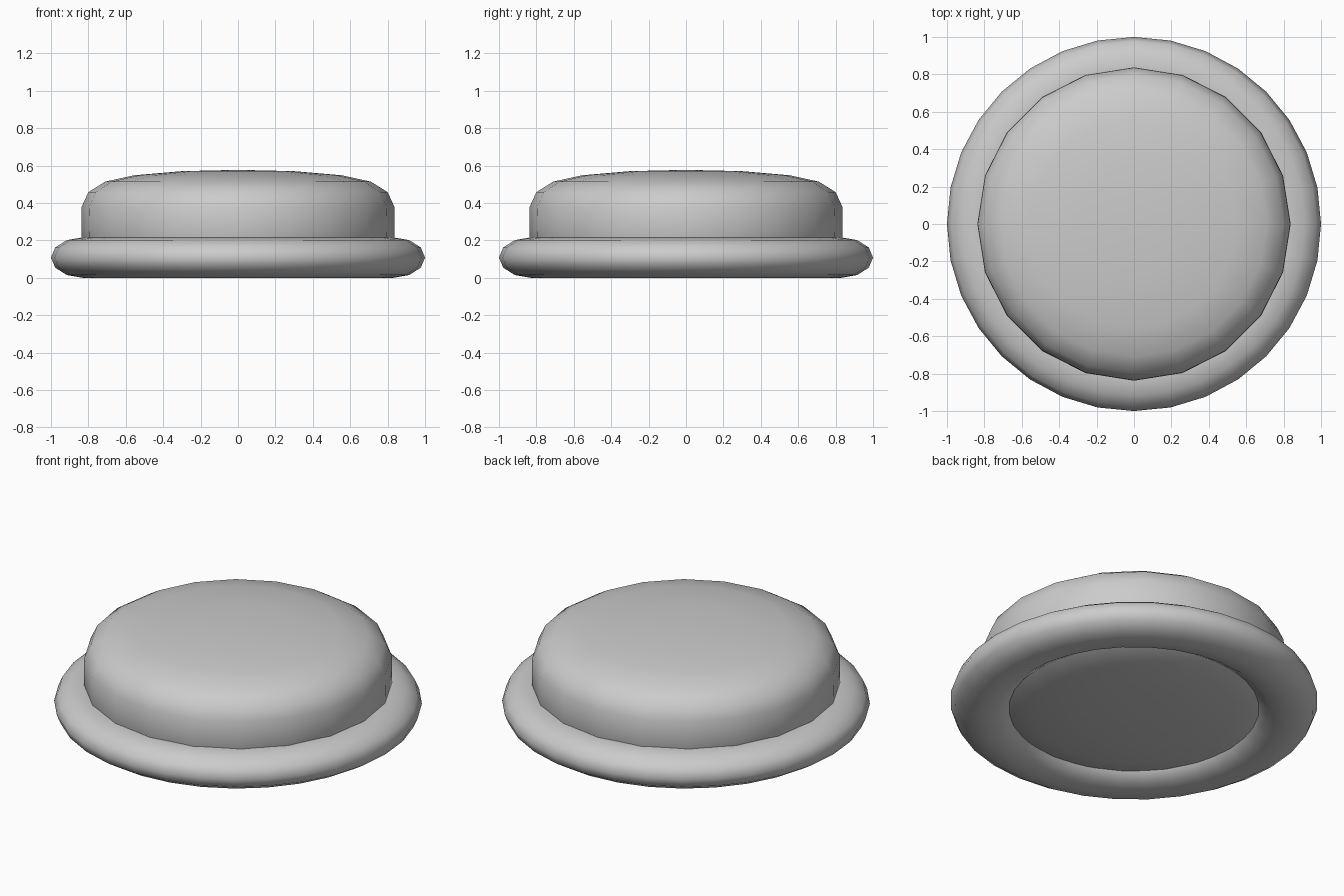
import bpy, bmesh, math

if "Cube" in bpy.data.objects:
    bpy.data.objects.remove(bpy.data.objects["Cube"])


def lathe(name, profile, sides, closed):
    """Spin a list of (radius, z) points around z."""
    bm = bmesh.new()
    rings = []
    for r, z in profile:
        if r == 0:
            rings.append([bm.verts.new((0, 0, z))] * sides)
        else:
            rings.append([bm.verts.new((r * math.cos(a), r * math.sin(a), z))
                          for a in (2 * math.pi * i / sides for i in range(sides))])
    pairs = list(zip(rings, rings[1:]))
    if closed:
        pairs.append((rings[-1], rings[0]))
    for low, high in pairs:
        for i in range(sides):
            j = (i + 1) % sides
            corners = dict.fromkeys((low[i], low[j], high[j], high[i]))
            bm.faces.new(list(corners))
    bmesh.ops.recalc_face_normals(bm, faces=bm.faces)
    mesh = bpy.data.meshes.new(name)
    bm.to_mesh(mesh)
    bm.free()
    obj = bpy.data.objects.new(name, mesh)
    bpy.context.collection.objects.link(obj)
    bpy.ops.object.select_all(action='DESELECT')
    obj.select_set(True)
    bpy.context.view_layer.objects.active = obj
    bpy.ops.object.shade_smooth_by_angle(angle=math.radians(60))
    return obj


# Flattened rounded ring around the base
ring = [(0.83 + 0.17 * math.cos(math.radians(a)),
         0.108 + 0.108 * math.sin(math.radians(a))) for a in range(0, 360, 30)]
lathe("base_ring", ring, 32, True)

# Pillow-shaped cap, the same above and below its middle, seated in the ring
middle = 0.289
upper = [(0.836, 0.091), (0.80, 0.169), (0.71, 0.225),
         (0.555, 0.259), (0.30, 0.281), (0, 0.288)]
pillow = ([(r, middle - h) for r, h in reversed(upper)] + [(0.838, middle)]
          + [(r, middle + h) for r, h in upper])
lathe("domed_cap", pillow, 20, False)
